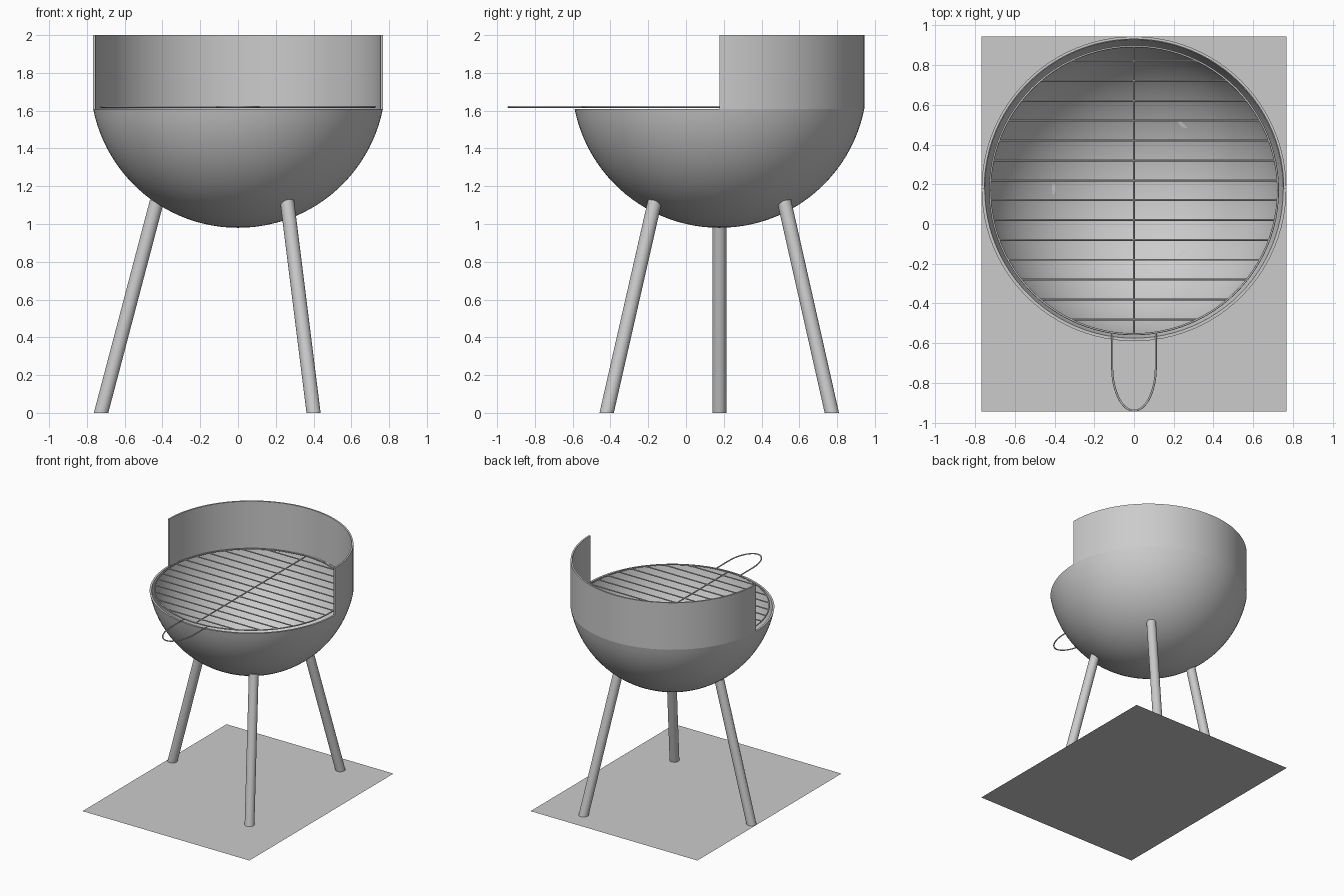
import bpy, bmesh
from math import sin, cos, pi, sqrt, asin
from mathutils import Vector, Matrix

old = bpy.data.objects.get("Cube")
if old:
    bpy.data.objects.remove(old, do_unlink=True)

grey = bpy.data.materials.new("plain_grey")
grey.use_nodes = True
grey.diffuse_color = (0.6, 0.6, 0.6, 1)
grey.node_tree.nodes["Principled BSDF"].inputs["Base Color"].default_value = (0.6, 0.6, 0.6, 1)

CENTRE_Y = 0.177
RIM_R, RIM_Z, BOTTOM_Z = 0.767, 1.61, 0.98
GRATE_Y, GRATE_R, GRATE_Z = 0.17, 0.725, 1.62
WIRE = 0.005


def finish(name, bm):
    bmesh.ops.recalc_face_normals(bm, faces=bm.faces)
    mesh = bpy.data.meshes.new(name)
    bm.to_mesh(mesh)
    bm.free()
    obj = bpy.data.objects.new(name, mesh)
    bpy.context.collection.objects.link(obj)
    mesh.materials.append(grey)
    bpy.ops.object.select_all(action='DESELECT')
    obj.select_set(True)
    bpy.context.view_layer.objects.active = obj
    bpy.ops.object.shade_smooth_by_angle()
    return obj


def lathe(name, profile, angle, steps, closed=False):
    """Turn an (r, z) profile about the vertical axis of the bowl, starting at +x."""
    bm = bmesh.new()
    verts = [bm.verts.new((r, CENTRE_Y, z)) for r, z in profile]
    pairs = list(zip(verts, verts[1:]))
    if closed:
        pairs.append((verts[-1], verts[0]))
    edges = [bm.edges.new(p) for p in pairs]
    bmesh.ops.spin(bm, geom=verts + edges, cent=(0, CENTRE_Y, 0), axis=(0, 0, 1),
                   angle=angle, steps=steps)
    bmesh.ops.remove_doubles(bm, verts=bm.verts, dist=0.0001)
    open_edges = [e for e in bm.edges if e.is_boundary]
    if open_edges:
        bmesh.ops.holes_fill(bm, edges=open_edges, sides=0)
    return finish(name, bm)


def rod(name, start, end, radius, sides):
    a, b = Vector(start), Vector(end)
    turn = (b - a).to_track_quat('Z', 'Y').to_matrix().to_4x4()
    bm = bmesh.new()
    bmesh.ops.create_cone(bm, cap_ends=True, segments=sides, radius1=radius,
                          radius2=radius, depth=(b - a).length,
                          matrix=Matrix.Translation((a + b) / 2) @ turn)
    return finish(name, bm)


def wire(name, points, cyclic=False):
    curve = bpy.data.curves.new(name, 'CURVE')
    curve.dimensions = '3D'
    curve.bevel_depth = WIRE
    curve.bevel_resolution = 2
    curve.use_fill_caps = True
    spline = curve.splines.new('POLY')
    spline.points.add(len(points) - 1)
    for p, co in zip(spline.points, points):
        p.co = (*co, 1)
    spline.use_cyclic_u = cyclic
    curve.materials.append(grey)
    obj = bpy.data.objects.new(name, curve)
    bpy.context.collection.objects.link(obj)


# Bowl: a thin spherical cap with an inner and an outer wall
depth = RIM_Z - BOTTOM_Z
sphere_r = (RIM_R ** 2 + depth ** 2) / (2 * depth)
sphere_z = BOTTOM_Z + sphere_r


def cap(radius, count=24):
    top = pi / 2 - asin((sphere_z - RIM_Z) / radius)
    return [(radius * sin(top * i / count), sphere_z - radius * cos(top * i / count))
            for i in range(count + 1)]


lathe("bowl", cap(sphere_r) + cap(sphere_r - 0.015)[::-1], 2 * pi, 96)

# Wind shield: half a cylinder standing on the back of the rim
inner = RIM_R - 0.013
lathe("wind_shield", [(RIM_R, RIM_Z), (RIM_R, 2), (inner, 2), (inner, RIM_Z)],
      pi, 48, closed=True)

# Grate: ring, cross bars, centre bar and handle loop
wire("grate_ring", [(GRATE_R * cos(2 * pi * i / 96), GRATE_Y + GRATE_R * sin(2 * pi * i / 96),
                     GRATE_Z) for i in range(96)], cyclic=True)
for i in range(14):
    y = -0.48 + 0.1 * i
    half = sqrt(GRATE_R ** 2 - (y - GRATE_Y) ** 2)
    rod(f"grate_bar_{i + 1}", (-half, y, GRATE_Z), (half, y, GRATE_Z), WIRE, 8)
rod("grate_centre_bar", (0, GRATE_Y - GRATE_R, GRATE_Z), (0, GRATE_Y + GRATE_R, GRATE_Z), WIRE, 8)
loop = [(0.11 * cos(pi * i / 24), -0.72 - 0.22 * sin(pi * i / 24), GRATE_Z) for i in range(25)]
wire("grate_handle", [(0.11, -0.548, GRATE_Z)] + loop + [(-0.11, -0.548, GRATE_Z)])

# Legs: three splayed rods, trimmed level with the ground
legs = {
    "right_leg": ((-0.725, CENTRE_Y), (-0.43, CENTRE_Y)),
    "front_left_leg": ((0.40, -0.42), (0.26, -0.165)),
    "back_left_leg": ((0.40, 0.772), (0.26, 0.52)),
}
for name, (foot, top) in legs.items():
    leg = rod(name, (*foot, 0), (*top, 1.12), 0.037, 24)
    for v in leg.data.vertices:
        if v.co.z < 0.1:
            v.co += (Vector((*top, 1.12)) - Vector((*foot, 0))) * (-v.co.z / 1.12)

# Ground plate: a single flat sheet
bm = bmesh.new()
bmesh.ops.create_grid(bm, x_segments=1, y_segments=1, size=1,
                      matrix=Matrix.Diagonal((RIM_R, 0.945, 1, 1)))
finish("ground_plate", bm)
